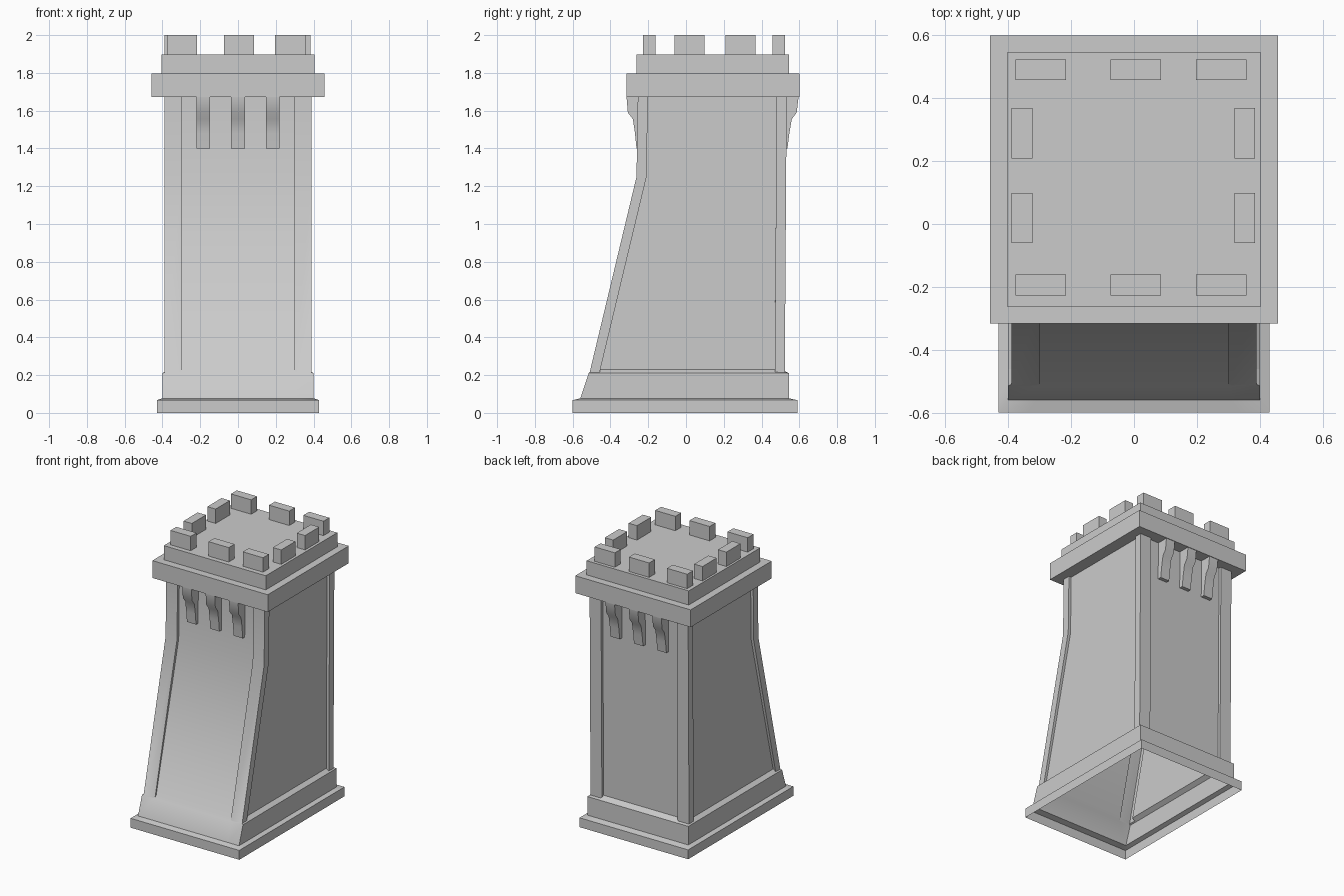
import bpy, bmesh, math

cube = bpy.data.objects.get("Cube")
if cube:
    bpy.data.objects.remove(cube)

stone = bpy.data.materials.new("grey stone")
stone.use_nodes = True
GREY = (0.6, 0.6, 0.6, 1)
stone.diffuse_color = GREY
stone.node_tree.nodes["Principled BSDF"].inputs["Base Color"].default_value = GREY


def finish(name, bm, smooth=False):
    bmesh.ops.remove_doubles(bm, verts=bm.verts[:], dist=0.0005)
    bmesh.ops.recalc_face_normals(bm, faces=bm.faces[:])
    mesh = bpy.data.meshes.new(name)
    bm.to_mesh(mesh)
    bm.free()
    mesh.materials.append(stone)
    obj = bpy.data.objects.new(name, mesh)
    bpy.context.collection.objects.link(obj)
    if smooth:
        bpy.ops.object.select_all(action='DESELECT')
        obj.select_set(True)
        bpy.context.view_layer.objects.active = obj
        bpy.ops.object.shade_smooth_by_angle(angle=math.radians(35))
    return obj


def ring(z, hx, y0, y1, front=0.0, depth=0.0, lift=0.0):
    """Rectangle outline whose sides step inward between the corner pillars."""
    px, py = hx - 0.09, 0.053
    zp = z + lift
    return [
        (-hx, y0, z), (-px, y0, z), (-px, y0 + front, zp),
        (px, y0 + front, zp), (px, y0, z),
        (hx, y0, z), (hx, y0 + py, z), (hx - depth, y0 + py, zp),
        (hx - depth, y1 - py, zp), (hx, y1 - py, z),
        (hx, y1, z), (px, y1, z), (px, y1 - depth, zp),
        (-px, y1 - depth, zp), (-px, y1, z),
        (-hx, y1, z), (-hx, y1 - py, z), (-hx + depth, y1 - py, zp),
        (-hx + depth, y0 + py, zp), (-hx, y0 + py, z)]


# Tower shell, open underneath: plinth, skirt, panelled shaft, cornice, roof
levels = [
    ring(0.0, 0.43, -0.6, 0.59),
    ring(0.067, 0.43, -0.6, 0.59),
    ring(0.077, 0.40, -0.56, 0.545),
    ring(0.21, 0.40, -0.515, 0.545),
    ring(0.215, 0.39, -0.51, 0.523, 0.014, 0.02, 0.015),
    ring(1.25, 0.39, -0.262, 0.53, 0.02, 0.02),
    ring(1.672, 0.39, -0.255, 0.533, 0.02, 0.02),
    ring(1.672, 0.457, -0.316, 0.6),
    ring(1.796, 0.457, -0.316, 0.6),
    ring(1.796, 0.404, -0.262, 0.546),
    ring(1.897, 0.404, -0.262, 0.546)]
bm = bmesh.new()
loops = [[bm.verts.new(p) for p in level] for level in levels]
for low, high in zip(loops, loops[1:]):
    for i in range(len(low)):
        j = (i + 1) % len(low)
        bm.faces.new((low[i], low[j], high[j], high[i]))
bm.faces.new(loops[-1])
bmesh.ops.dissolve_degenerate(bm, dist=0.0005, edges=bm.edges[:])
finish("tower_shell", bm, smooth=True)


# Corbels: a profile in y and z, extruded across x
def corbel(name, x, profile):
    bm = bmesh.new()
    face = bm.faces.new([bm.verts.new((x - 0.036, y, z)) for y, z in profile])
    move = bmesh.ops.extrude_face_region(bm, geom=[face])["geom"]
    bmesh.ops.translate(bm, vec=(0.072, 0, 0),
                        verts=[v for v in move if isinstance(v, bmesh.types.BMVert)])
    finish(name, bm, smooth=True)


front_profile = [(-0.22, 1.40), (-0.262, 1.40), (-0.27, 1.48), (-0.281, 1.555),
                 (-0.308, 1.59), (-0.315, 1.674), (-0.22, 1.674)]
back_profile = [(0.50, 1.40), (0.537, 1.40), (0.547, 1.48), (0.56, 1.555),
                (0.586, 1.59), (0.596, 1.674), (0.50, 1.674)]
for i, x in enumerate((-0.185, 0, 0.185)):
    corbel(f"front_corbel_{i + 1}", x, front_profile)
    corbel(f"back_corbel_{i + 1}", x, back_profile)


# Merlons around the roof edge
def merlon(name, x, y, sx, sy):
    bm = bmesh.new()
    bmesh.ops.create_cube(bm, size=1)
    bmesh.ops.scale(bm, vec=(sx, sy, 0.105), verts=bm.verts[:])
    bmesh.ops.translate(bm, vec=(x, y, 1.9475), verts=bm.verts[:])
    finish(name, bm)


LONG, SHORT = 0.16, 0.066
for i, x in enumerate((-0.296, 0.006, 0.277)):
    merlon(f"front_merlon_{i + 1}", x, -0.194, LONG, SHORT)
    merlon(f"back_merlon_{i + 1}", x, 0.49, LONG, SHORT)
for i, y in enumerate((0.019, 0.289)):
    merlon(f"right_merlon_{i + 1}", -0.356, y, SHORT, LONG)
    merlon(f"left_merlon_{i + 1}", 0.352, y, SHORT, LONG)
